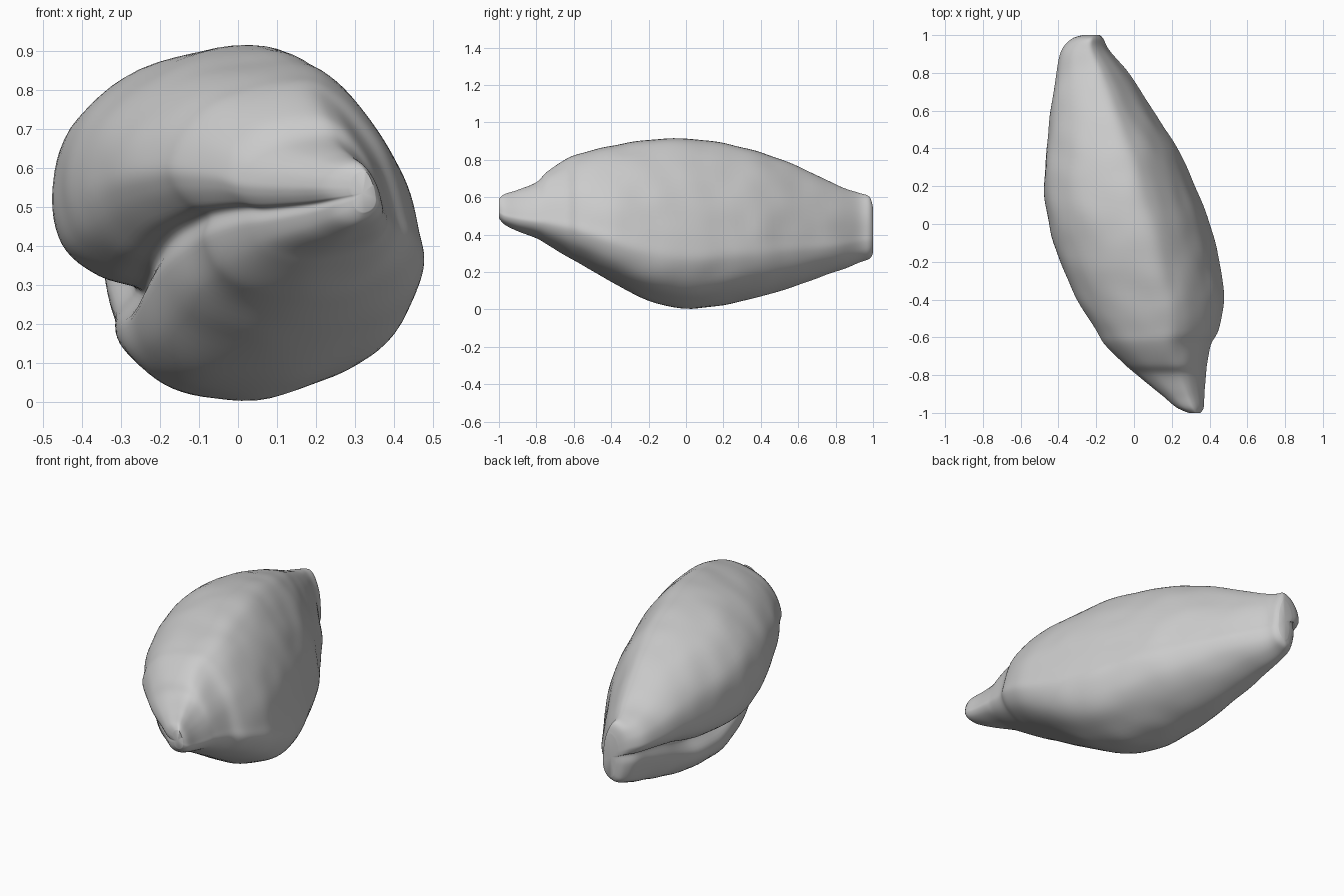
import bpy
import bmesh
from mathutils import Vector, noise

cube = bpy.data.objects.get("Cube")
if cube:
    bpy.data.objects.remove(cube, do_unlink=True)

# One plain grey crust
crust = bpy.data.materials.new("plain_grey")
crust.use_nodes = True
grey = (0.6, 0.6, 0.6, 1)
crust.diffuse_color = grey
crust.node_tree.nodes["Principled BSDF"].inputs["Base Color"].default_value = grey

# Stations along the body: y, min x, max x, min z, max z
stations = [
    (-1, .29, .35, .49, .59), (-.97, .22, .365, .455, .615),
    (-.9, .14, .37, .42, .64), (-.8, .02, .38, .38, .68),
    (-.74, -.05, .385, .345, .74), (-.64, -.15, .405, .285, .805),
    (-.56, -.2, .445, .24, .835), (-.4, -.3, .475, .15, .875),
    (-.2, -.39, .45, .045, .905), (0, -.45, .4, .005, .915),
    (.2, -.475, .32, .025, .89), (.4, -.46, .23, .07, .84),
    (.6, -.44, .1, .13, .765), (.8, -.41, -.03, .2, .67),
    (.92, -.38, -.13, .25, .625), (.98, -.33, -.16, .27, .6),
    (1, -.27, -.18, .3, .54),
]

# Right half of the section in unit coordinates, from the top to the bottom
right_side = [
    (.1, 1), (.42, .86), (.7, .52), (.87, .18), (.97, -.2),
    (1, -.45), (.86, -.71), (.55, -.9), (.1, -1),
]

# Left half, bottom to top: domed fold over a lower lobe, at three places
front_fold = [
    (-.3, -.93), (-.58, -.75), (-.7, -.45), (-.66, -.24),
    (-.82, -.14), (-.96, .04), (-1, .25), (-.86, .58), (-.48, .88),
]
middle_fold = [
    (-.3, -.93), (-.54, -.75), (-.57, -.58), (-.44, -.4),
    (-.7, -.31), (-.94, -.12), (-1, .2), (-.9, .55), (-.5, .87),
]
back_fold = [
    (-.2, -.96), (-.45, -.8), (-.66, -.3), (-.58, .0),
    (-.8, .06), (-.96, .2), (-1, .35), (-.86, .62), (-.48, .88),
]


def spline(points, steps, closed=False):
    """Sample a smooth curve through the points."""
    pts = [Vector(p) for p in points]
    count = len(pts)

    def at(i):
        return pts[i % count] if closed else pts[max(0, min(count - 1, i))]

    result = []
    for i in range(count if closed else count - 1):
        a, b, c, d = (at(i + k) for k in (-1, 0, 1, 2))
        for s in range(steps):
            t = s / steps
            result.append(b + (c - a) * (t / 2)
                          + (a * 2 - b * 5 + c * 4 - d) * (t * t / 2)
                          + (b * 3 - a - c * 3 + d) * (t ** 3 / 2))
    if not closed:
        result.append(pts[-1])
    return result


def ease(value, start, end):
    t = max(0, min(1, (value - start) / (end - start)))
    return t * t * (3 - 2 * t)


def section_at(y):
    """Blend the fold shapes along the body."""
    to_middle = ease(y, -.5, .2)
    to_back = ease(y, .35, .95)
    left_side = []
    for f, m, b in zip(front_fold, middle_fold, back_fold):
        point = Vector(f).lerp(Vector(m), to_middle)
        left_side.append(point.lerp(Vector(b), to_back))
    return spline(right_side + left_side, 6, closed=True)


def loft(name):
    bm = bmesh.new()
    rings = []
    for y, left, right, low, high in spline(stations, 6):
        centre = Vector(((left + right) / 2, y, (low + high) / 2))
        ring = []
        for u, v in section_at(y):
            arm = Vector((u * (right - left) / 2, 0, v * (high - low) / 2))
            # Gentle wrinkles over the crust
            point = centre + arm
            wrinkle = noise.noise(point * 7)
            ring.append(bm.verts.new(point + arm.normalized() * wrinkle * .006))
        rings.append(ring)
    for near, far in zip(rings, rings[1:]):
        for i in range(len(near)):
            bm.faces.new((near[i - 1], near[i], far[i], far[i - 1]))
    # Blunt ends
    for ring in (rings[0], rings[-1]):
        middle = sum((v.co for v in ring), Vector()) / len(ring)
        tip = bm.verts.new(middle)
        for i in range(len(ring)):
            bm.faces.new((ring[i - 1], ring[i], tip))
    bmesh.ops.recalc_face_normals(bm, faces=bm.faces)
    mesh = bpy.data.meshes.new(name)
    bm.to_mesh(mesh)
    bm.free()
    mesh.materials.append(crust)
    obj = bpy.data.objects.new(name, mesh)
    bpy.context.collection.objects.link(obj)
    return obj


body = loft("folded_roll")
bpy.ops.object.select_all(action="DESELECT")
body.select_set(True)
bpy.context.view_layer.objects.active = body
bpy.ops.object.shade_smooth_by_angle(angle=1.2)
